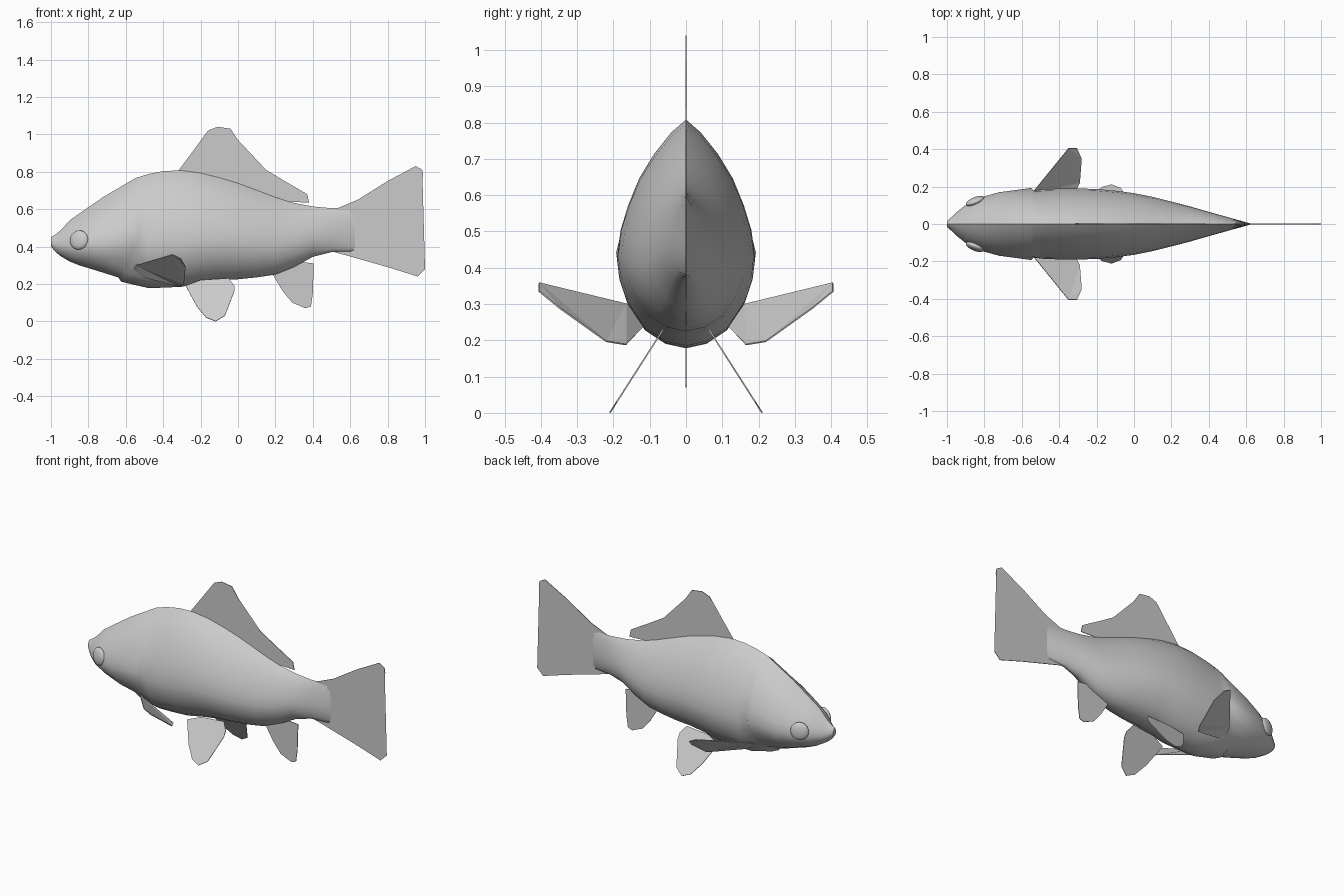
import bpy, bmesh, math
from mathutils import Vector

cube = bpy.data.objects.get("Cube")
if cube:
    bpy.data.objects.remove(cube, do_unlink=True)


def make_material(name, rgb):
    mat = bpy.data.materials.new(name)
    mat.use_nodes = True
    mat.diffuse_color = (*rgb, 1)
    mat.node_tree.nodes["Principled BSDF"].inputs["Base Color"].default_value = (*rgb, 1)
    return mat


grey = make_material("plain grey", (.6, .6, .6))


def finish(name, bm, angle=None):
    """Turn a bmesh into a named object, smooth shaded when an angle is given."""
    bmesh.ops.recalc_face_normals(bm, faces=bm.faces)
    mesh = bpy.data.meshes.new(name)
    bm.to_mesh(mesh)
    bm.free()
    mesh.materials.append(grey)
    obj = bpy.data.objects.new(name, mesh)
    bpy.context.collection.objects.link(obj)
    if angle:
        bpy.ops.object.select_all(action='DESELECT')
        obj.select_set(True)
        bpy.context.view_layer.objects.active = obj
        bpy.ops.object.shade_smooth_by_angle(angle=math.radians(angle))
    return obj


def fin(name, points):
    """Thin plate with the given outline."""
    bm = bmesh.new()
    bm.faces.new([bm.verts.new(p) for p in points])
    bmesh.ops.triangulate(bm, faces=bm.faces)
    obj = finish(name, bm)
    plate = obj.modifiers.new("thickness", 'SOLIDIFY')
    plate.thickness = .004
    plate.offset = 0
    return obj


def upright_fin(name, outline):
    return fin(name, [(x, 0, z) for x, z in outline])


# Body stations: x, belly height, back height, half width
stations = [
    (-1, .4, .45, .014), (-.975, .37, .465, .038), (-.95, .35, .485, .062),
    (-.9, .32, .54, .102), (-.85, .3, .575, .128), (-.8, .285, .61, .148),
    (-.72, .26, .665, .17), (-.55, .235, .765, .186), (-.535, .212, .77, .186),
    (-.48, .178, .787, .187), (-.4, .18, .803, .189), (-.3, .185, .808, .19),
    (-.2, .205, .795, .187), (-.1, .22, .77, .178), (0, .225, .74, .165),
    (.1, .235, .703, .145), (.2, .25, .665, .12), (.3, .29, .633, .094),
    (.4, .345, .614, .065), (.5, .37, .605, .037), (.63, .375, .61, .001),
]
# Half cross-section from belly to back: width share, height share
section = [
    (0, 0), (.3, .02), (.6, .08), (.86, .2), (.97, .3), (1, .39), (.95, .51),
    (.84, .62), (.68, .74), (.46, .85), (.21, .945), (0, 1),
]


def body_point(station, share, side):
    x, low, high, width = station
    across, up = share
    y = across * width
    if -.56 < x < -.53 and up < .42:        # slanted edge of the gill cover
        x -= .09 * (1 - up / .42) ** 2
        y *= 1.035 if station[0] < -.54 else .965
    return Vector((x, side * y, low + up * (high - low)))


# Body lofted through the stations
bm = bmesh.new()
loop = [(s, 1) for s in section] + [(s, -1) for s in section[-2:0:-1]]
rings = [[bm.verts.new(body_point(st, s, side)) for s, side in loop] for st in stations]
for a, b in zip(rings, rings[1:]):
    for i in range(len(loop)):
        j = (i + 1) % len(loop)
        bm.faces.new((a[i], a[j], b[j], b[i]))
bm.faces.new(rings[0])
bm.faces.new(rings[-1])
finish("body", bm, 38)

# Fins on the centre plane
upright_fin("dorsal_fin", [
    (-.33, .79), (-.23, .9), (-.16, 1.02), (-.11, 1.04), (-.04, 1.03), (0, .97),
    (.05, .89), (.15, .81), (.25, .75), (.37, .68), (.38, .635), (.25, .64), (0, .72)])
upright_fin("tail_fin", [
    (.52, .6), (.64, .65), (.8, .75), (.95, .83), (.985, .81), (.99, .78),
    (.96, .68), (.92, .6), (.83, .51), (.95, .39), (1, .28), (.96, .24),
    (.8, .29), (.5, .375)])
upright_fin("anal_fin", [
    (.18, .26), (.24, .16), (.29, .1), (.36, .07), (.39, .08), (.4, .15),
    (.405, .31), (.31, .32)])

# Paired fins and eyes
pectoral = [
    (-.56, .13, .28), (-.545, .165, .3), (-.35, .405, .358), (-.305, .405, .335),
    (-.28, .35, .29), (-.29, .22, .197), (-.32, .165, .188), (-.5, .12, .235)]
pelvic = [
    (-.28, .19), (-.22, .08), (-.17, .02), (-.12, 0), (-.07, .03), (-.02, .16),
    (-.02, .19), (-.05, .23), (-.2, .22)]
for side, label in ((1, "right"), (-1, "left")):
    fin(label + "_pectoral_fin", [(x, side * y, z) for x, y, z in pectoral])
    fin(label + "_pelvic_fin", [(x, side * (.21 - .64 * z), z) for x, z in pelvic])
    bm = bmesh.new()
    bmesh.ops.create_uvsphere(bm, u_segments=20, v_segments=12, radius=.052)
    eye = finish(label + "_eye", bm, 60)
    eye.scale.z = .4
    eye.location = (-.85, side * .122, .435)
    outward = Vector((-.4, side, .12))
    eye.rotation_euler = outward.to_track_quat('Z', 'Y').to_euler()
